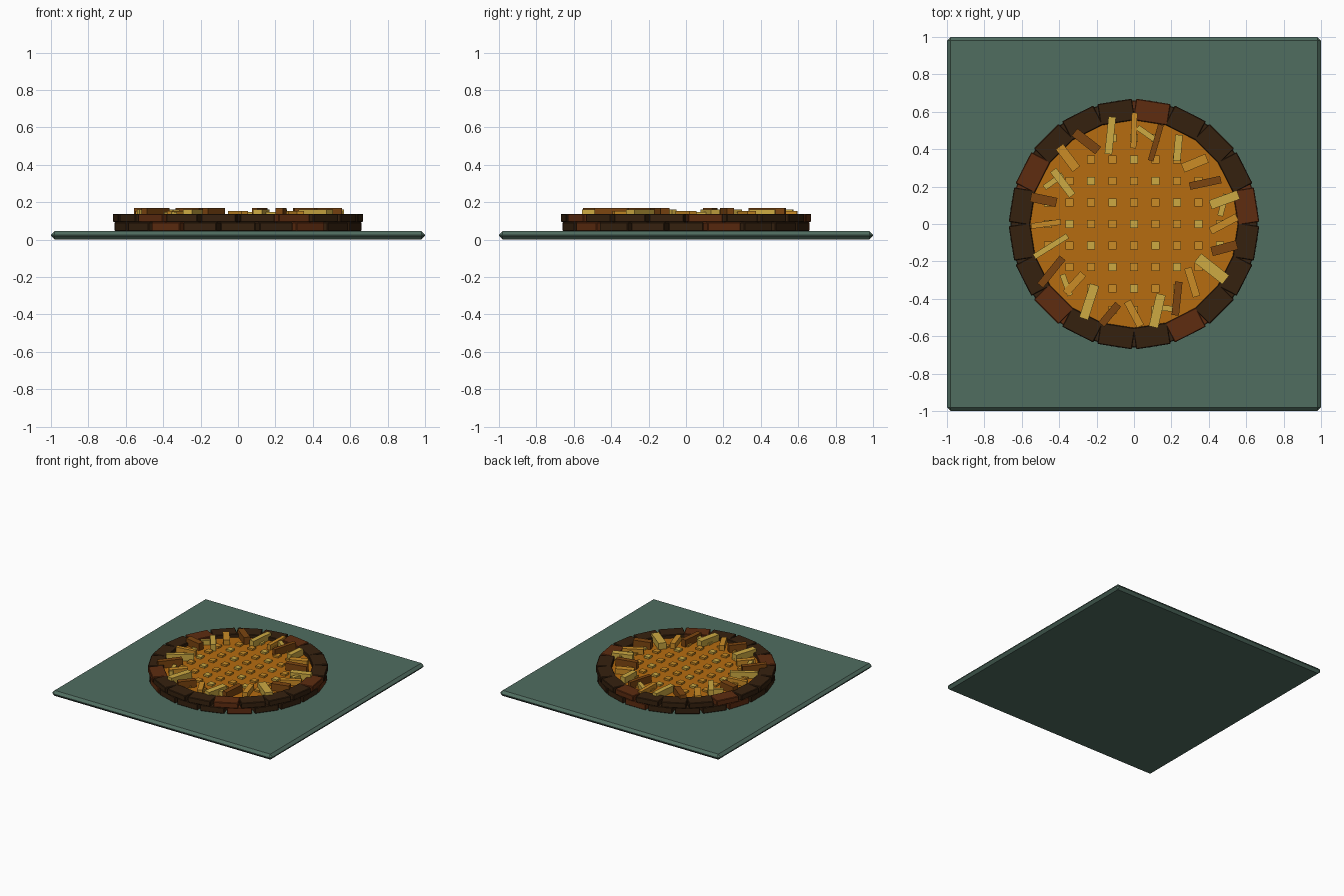
import bpy
import bmesh
from math import cos, sin, radians, hypot
from mathutils import Matrix, Vector

default = bpy.data.objects.get("Cube")
if default:
    bpy.data.objects.remove(default, do_unlink=True)


def material(name, hex_colour):
    """Flat material from an sRGB hex colour, stored as linear."""
    channels = [int(hex_colour[i:i + 2], 16) / 255 for i in (0, 2, 4)]
    linear = [c / 12.92 if c <= 0.04 else ((c + 0.055) / 1.055) ** 2.4 for c in channels]
    mat = bpy.data.materials.new(name)
    mat.use_nodes = True
    mat.diffuse_color = (*linear, 1)
    mat.node_tree.nodes["Principled BSDF"].inputs["Base Color"].default_value = (*linear, 1)
    return mat


SLAB = material("slab green", "506D60")
DARK = material("dark brown", "35210F")
RED = material("red brown", "5E2C10")
AMBER = material("amber", "B66C10")
ORANGE = material("light orange", "CB8C26")
YELLOW = material("straw yellow", "CDAA42")
BROWN = material("stick brown", "7C4510")


def finish(name, bm, materials):
    mesh = bpy.data.meshes.new(name)
    bm.to_mesh(mesh)
    bm.free()
    for mat in materials:
        mesh.materials.append(mat)
    obj = bpy.data.objects.new(name, mesh)
    bpy.context.collection.objects.link(obj)
    return obj


def add_box(bm, centre, size, turn=0, mat=0):
    """Box turned about z, added to bm with one material index."""
    matrix = (Matrix.Translation(centre) @ Matrix.Rotation(radians(turn), 4, "Z")
              @ Matrix.Diagonal((*size, 1)))
    verts = bmesh.ops.create_cube(bm, size=1, matrix=matrix)["verts"]
    for face in {f for v in verts for f in v.link_faces}:
        face.material_index = mat


def polar(radius, angle, z):
    return Vector((radius * cos(radians(angle)), radius * sin(radians(angle)), z))


def bevel(obj, width):
    mod = obj.modifiers.new("edge chamfer", "BEVEL")
    mod.width = width
    mod.segments = 1


SLAB_TOP, DISC_TOP, RIM_TOP = 0.045, 0.11, 0.138

# Square ground slab with chamfered edges
bm = bmesh.new()
add_box(bm, (0, 0, SLAB_TOP / 2), (2, 2, SLAB_TOP))
bevel(finish("ground_slab", bm, [SLAB]), 0.02)


# Two staggered courses of rim blocks, every fourth one reddish
def rim_course(name, z_low, z_high, start, radius):
    bm = bmesh.new()
    for k in range(20):
        angle = start + 18 * k
        add_box(bm, polar(radius, angle, (z_low + z_high) / 2),
                (0.115, 0.186, z_high - z_low), angle, int(k % 4 == 0))
    bevel(finish(name, bm, [DARK, RED]), 0.004)


rim_course("lower_rim_blocks", SLAB_TOP, 0.094, 18, 0.602)
rim_course("upper_rim_blocks", 0.094, RIM_TOP, 9, 0.606)

# Amber filling disc
bm = bmesh.new()
bmesh.ops.create_cone(bm, cap_ends=True, segments=40, radius1=0.565, radius2=0.565,
                      depth=DISC_TOP - SLAB_TOP,
                      matrix=Matrix.Translation((0, 0, (SLAB_TOP + DISC_TOP) / 2)))
finish("filling_disc", bm, [AMBER])

# Grid of small studs on the disc
bm = bmesh.new()
for i in range(-4, 5):
    for j in range(-4, 5):
        x, y = 0.115 * i, 0.115 * j
        if hypot(x, y) < 0.48:
            add_box(bm, (x, y, DISC_TOP + 0.005), (0.045, 0.045, 0.02), 0, int((i + j) % 3 == 0))
finish("studs", bm, [ORANGE, YELLOW])

# Sticks around the edge: radius, turn, length, width (hundredths and degrees)
STICKS = [
    (48, 28, 16, 4), (50, 20, 16, 5), (44, 12, 17, 4), (46, 22, 14, 5),
    (47, 85, 14, 4), (45, 74, 20, 3), (50, 88, 19, 3), (49, 84, 20, 4),
    (51, -38, 16, 5), (50, -53, 15, 5), (44, -53, 17, 4), (50, -12, 14, 5),
    (47, 8, 16, 3), (46, 32, 21, 3), (51, 51, 19, 4), (45, 48, 14, 4),
    (48, 72, 19, 5), (50, 50, 14, 4), (48, -62, 15, 4), (48, 77, 18, 5),
    (46, 84, 18, 4), (44, -73, 16, 4), (48, -38, 19, 6), (50, 15, 14, 5),
]
TOPS = (0.153, 0.162, 0.168)
bm = bmesh.new()
for k, (radius, turn, length, width) in enumerate(STICKS):
    height = TOPS[k % 3] - DISC_TOP
    add_box(bm, polar(radius / 100, 15 * k, DISC_TOP + height / 2),
            (length / 100, width / 100, height), turn, k % 3)
finish("edge_sticks", bm, [ORANGE, YELLOW, BROWN])

# Five low splinters between the sticks
bm = bmesh.new()
for k, turn in enumerate((75, -35, 35, -70, -5)):
    add_box(bm, polar(0.487, 12 + 70 * k, 0.127), (0.12, 0.03, 0.04), turn)
finish("splinters", bm, [YELLOW])
